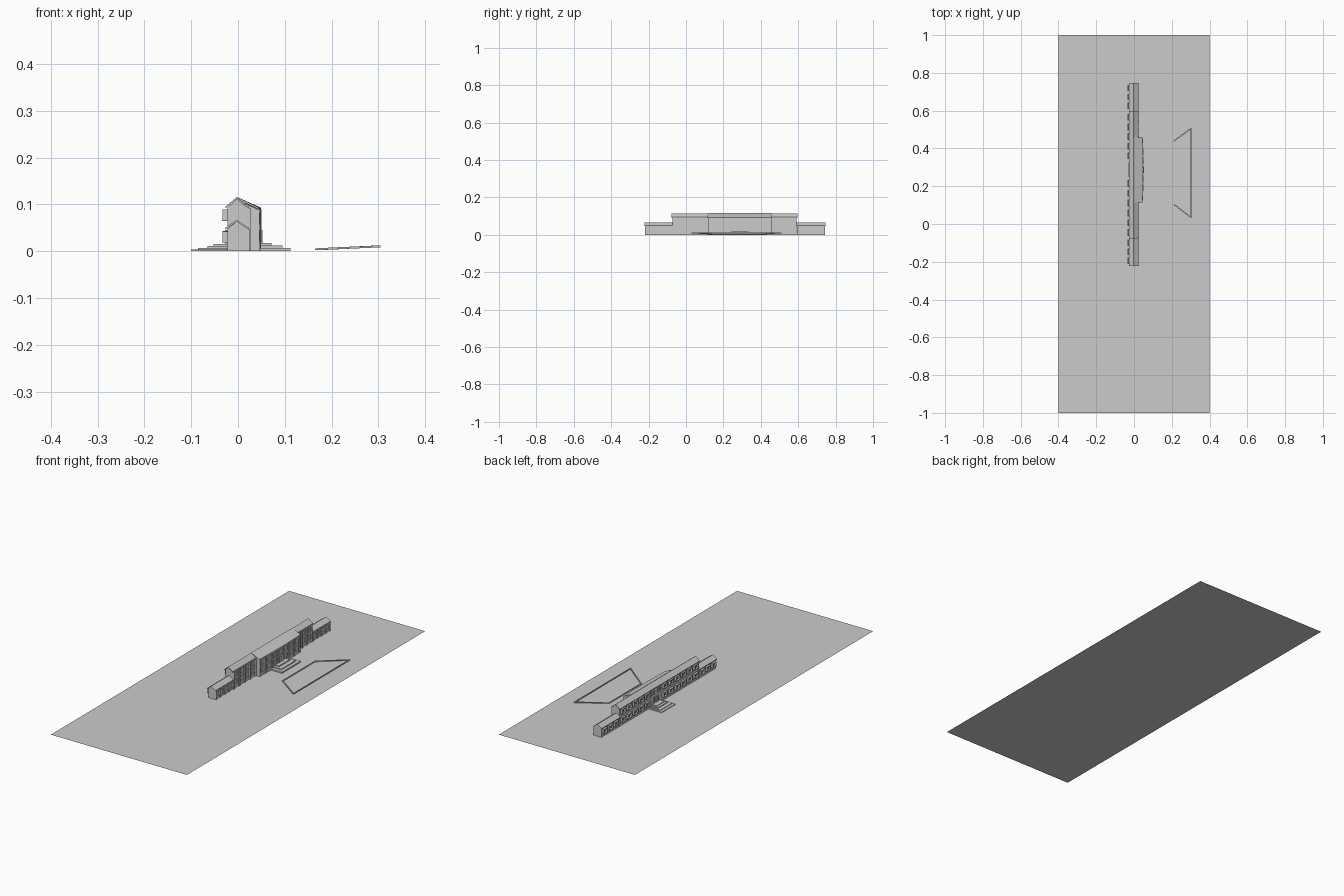
import bpy, bmesh, math

if "Cube" in bpy.data.objects:
    bpy.data.objects.remove(bpy.data.objects["Cube"])

MID = 0.288          # y of the entrance axis
RIDGE = -0.003       # x of the roof ridge


def finish(name, bm):
    bmesh.ops.recalc_face_normals(bm, faces=bm.faces)
    me = bpy.data.meshes.new(name)
    bm.to_mesh(me)
    bm.free()
    ob = bpy.data.objects.new(name, me)
    bpy.context.collection.objects.link(ob)
    return ob


def loft(name, rings, closed=False):
    """Skin equal-length rings of 3D points."""
    bm = bmesh.new()
    vs = [[bm.verts.new(p) for p in r] for r in rings]
    n = len(vs[0])
    pairs = list(zip(vs, vs[1:])) + ([(vs[-1], vs[0])] if closed else [])
    for a, b in pairs:
        for i in range(n):
            j = (i + 1) % n
            bm.faces.new((a[i], a[j], b[j], b[i]))
    if not closed:
        bm.faces.new(vs[0])
        bm.faces.new(vs[-1])
    return finish(name, bm)


def prism(name, profile, y0, y1):
    return loft(name, [[(x, y, z) for x, z in profile] for y in (y0, y1)])


def boxes(name, items):
    """One mesh from (x0, x1, y0, y1, z0, z1) boxes."""
    bm = bmesh.new()
    for x0, x1, y0, y1, z0, z1 in items:
        c = bmesh.ops.create_cube(bm, size=1)
        for v in c["verts"]:
            v.co = ((x0 + x1) / 2 + v.co.x * (x1 - x0),
                    (y0 + y1) / 2 + v.co.y * (y1 - y0),
                    (z0 + z1) / 2 + v.co.z * (z1 - z0))
    return finish(name, bm)


def house(name, y0, y1, eave, ridge, over):
    """Gabled body with a thin roof slab."""
    prism(name + "_walls", [(-0.022, 0), (0.02, 0), (0.02, eave),
                            (RIDGE, ridge - 0.004), (-0.022, eave)],
          y0 + over, y1 - over)
    l, r, t = -0.027, 0.023, 0.004
    prism(name + "_roof", [(l, eave - 0.002), (RIDGE, ridge - t), (r, eave - 0.002),
                           (r, eave + t - 0.002), (RIDGE, ridge), (l, eave + t - 0.002)],
          y0, y1)


def window(x, s, y, z0, z1, w, depth):
    """Frame bars, mullion and glass on a wall at x, facing s."""
    def b(d0, d1, ya, yb, za, zb):
        a, c = sorted((x + s * d0, x + s * d1))
        return (a, c, ya, yb, za, zb)
    t, h = 0.003, w / 2
    return [b(-0.002, depth, y - h, y - h + t, z0, z1),
            b(-0.002, depth, y + h - t, y + h, z0, z1),
            b(-0.002, depth, y - h, y + h, z1 - t, z1),
            b(-0.002, depth * 1.1, y - h - 0.002, y + h + 0.002, z0 - 0.002, z0 + 0.001),
            b(-0.002, depth * 0.5, y - 0.001, y + 0.001, z0, z1),
            b(-0.002, 0.001, y - h + t, y + h - t, z0, z1 - t)]


def spread(a, b, n):
    return [a + (b - a) * i / (n - 1) for i in range(n)]


# Ground sheet
bm = bmesh.new()
bm.faces.new([bm.verts.new(p) for p in
              ((-0.4, -1, 0), (0.4, -1, 0), (0.4, 1, 0), (-0.4, 1, 0))])
finish("ground", bm)

# Tall main block and two low wings
house("main_block", -0.078, 0.596, 0.093, 0.115, 0.006)
house("south_wing", -0.222, -0.072, 0.048, 0.067, 0.004)
house("north_wing", 0.59, 0.747, 0.048, 0.067, 0.004)


# Projecting centre block with a gently bowed front
def bow(y):
    return 0.043 + 0.004 * (1 - ((y - MID) / 0.172) ** 2)


stations = spread(0.12, 0.456, 9)
loft("centre_block_walls", [[(0, y, 0), (bow(y), y, 0), (bow(y), y, 0.089), (0, y, 0.109)]
                            for y in stations])
loft("centre_block_roof", [[(RIDGE, y, 0.116), (bow(y) + 0.002, y, 0.093),
                            (bow(y) + 0.002, y, 0.089), (RIDGE, y, 0.112)]
                           for y in spread(0.115, 0.461, 9)])

# Rear windows: two storeys on the main block, one on the wings
rear = []
for y in spread(-0.045, 0.215, 6) + spread(0.361, 0.565, 5):
    for z in (0.02, 0.066):
        rear += window(-0.022, -1, y, z, z + 0.023, 0.032, 0.011)
for y in spread(-0.195, -0.1, 3) + spread(0.625, 0.72, 3):
    rear += window(-0.022, -1, y, 0.02, 0.042, 0.03, 0.011)
for y in (0.262, 0.314):
    rear += window(-0.022, -1, y, 0.066, 0.086, 0.02, 0.006)
boxes("rear_windows", rear)

# Courtyard side: windows between pilasters
front, piers = [], []
for ya, yb, n in ((-0.07, 0.117, 4), (0.459, 0.588, 3)):
    step = (yb - ya) / n
    for i in range(n):
        for z in (0.02, 0.06):
            front += window(0.02, 1, ya + step * (i + 0.5), z, z + 0.025, 0.026, 0.003)
    for y in spread(ya + 0.003, yb - 0.003, n + 1):
        piers.append((0.018, 0.027, y - 0.003, y + 0.003, 0, 0.092))
for ya, yb in ((-0.215, -0.075), (0.6, 0.74)):
    for y in spread(ya, yb, 5):
        piers.append((0.018, 0.025, y - 0.003, y + 0.003, 0, 0.047))
    for i in range(4):
        front += window(0.02, 1, ya + (yb - ya) * (i + 0.5) / 4, 0.015, 0.038, 0.022, 0.003)
for y in spread(0.145, 0.431, 7):
    for z in (0.02, 0.058):
        if abs(y - MID) > 0.01 or z > 0.05:
            front += window(bow(y), 1, y, z, z + 0.024, 0.03, 0.003)
for y in spread(0.122, 0.454, 8):
    piers.append((0.038, bow(y) + 0.003, y - 0.003, y + 0.003, 0, 0.089))
boxes("courtyard_windows", front)
boxes("pilasters", piers)

# Doors on both faces
boxes("doors", window(0.047, 1, MID, 0.018, 0.045, 0.034, 0.005)
      + window(-0.022, -1, MID, 0.015, 0.045, 0.036, 0.006))

# Stepped terraces at both entrances
boxes("front_steps", [(0.03, x, MID - w, MID + w, 0, z) for x, w, z in
                      ((0.112, 0.078, 0.007), (0.095, 0.06, 0.012), (0.072, 0.045, 0.017))])
boxes("rear_steps", [(x, -0.015, MID - w, MID + w, 0, z) for x, w, z in
                     ((-0.1, 0.058, 0.004), (-0.085, 0.048, 0.007),
                      (-0.065, 0.04, 0.011), (-0.052, 0.032, 0.015))])

# Tilted trapezoid border of the forecourt
rings = []
for x, y, dx, dy in ((0.165, 0.135, 0.005, 0.004), (0.304, 0.03, -0.005, 0.010),
                     (0.304, 0.51, -0.005, -0.010), (0.165, 0.41, 0.005, -0.004)):
    z = 0.002 + (x - 0.165) * 0.045
    rings.append([(x, y, z), (x + dx, y + dy, z),
                  (x + dx, y + dy, z + 0.004), (x, y, z + 0.004)])
loft("forecourt_border", rings, closed=True)
